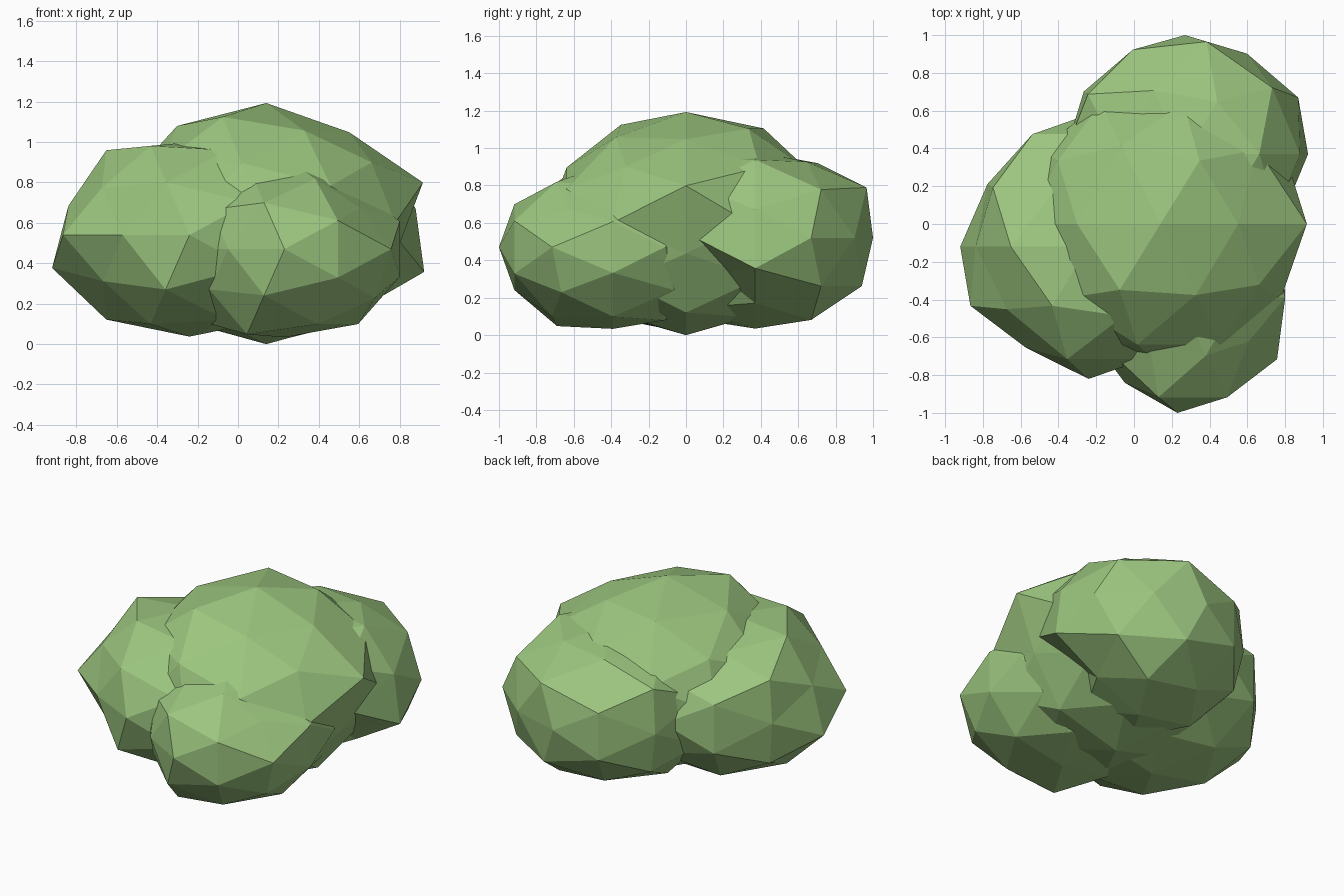
import bpy
import bmesh
from math import radians
from mathutils import Vector, Matrix

if "Cube" in bpy.data.objects:
    bpy.data.objects.remove(bpy.data.objects["Cube"])

leaf = bpy.data.materials.new("leaf_green")
leaf.diffuse_color = (0.33, 0.56, 0.21, 1)
leaf.use_nodes = True
leaf.node_tree.nodes["Principled BSDF"].inputs["Base Color"].default_value = leaf.diffuse_color


def leaf_clump(name, center, radius, squash, dents):
    """Low-poly ball with its pole axis along y; dents = (direction, local radius)."""
    bm = bmesh.new()
    bmesh.ops.create_icosphere(bm, subdivisions=2, radius=1)
    bmesh.ops.rotate(bm, verts=bm.verts, matrix=Matrix.Rotation(radians(-90), 3, 'X'))
    units = [(v, v.co.normalized()) for v in bm.verts]
    for v, u in units:
        v.co = u * radius
    for direction, r in dents:
        d = Vector(direction).normalized()
        v, u = max(units, key=lambda p: p[1].dot(d))
        v.co = u * r
    bmesh.ops.scale(bm, vec=(1, 1, squash), verts=bm.verts)
    bmesh.ops.recalc_face_normals(bm, faces=bm.faces)
    mesh = bpy.data.meshes.new(name)
    bm.to_mesh(mesh)
    bm.free()
    mesh.materials.append(leaf)
    obj = bpy.data.objects.new(name, mesh)
    obj.location = center
    bpy.context.collection.objects.link(obj)
    return obj


# Large central clump
leaf_clump("main_clump", (0.14, 0, 0.6), 0.75, 0.79, [
    ((.95, 0, .31), .815), ((.95, 0, -.31), .67), ((.59, 0, .81), .70),
    ((.26, -.53, .81), .715), ((-.28, -.45, .85), .78),
    ((-.26, .53, .81), .79), ((.72, -.45, .53), .72), ((0, 0, -1), .76)])

# Left clump
leaf_clump("left_clump", (-0.24, -0.12, 0.54), 0.70, 0.74, [
    ((-.95, 0, .31), .63), ((-.95, 0, -.31), .715), ((-.53, -.85, 0), .63),
    ((-.85, .53, 0), .63), ((-.16, -.85, -.5), .73), ((0, 0, -1), .68),
    ((0, 0, 1), .62), ((-.26, .53, .81), .61), ((-.69, -.53, .5), .63),
    ((-.69, -.53, -.5), .62)])

# Small front clump
leaf_clump("front_clump", (0.23, -0.39, 0.47), 0.62, 0.74, [
    ((0, -1, 0), .61), ((-.28, -.45, -.85), .67), ((-.69, -.53, -.5), .54),
    ((0, 0, -1), .59), ((-.53, -.85, 0), .53), ((-.89, -.45, 0), .50),
    ((-.69, -.53, .5), .53), ((-.28, -.45, .85), .54), ((.72, -.45, .53), .52),
    ((.95, 0, .31), .60), ((.95, 0, -.31), .60), ((.59, 0, .81), .55),
    ((.26, -.53, .81), .58)])

# Back right clump
leaf_clump("back_clump", (0.27, 0.37, 0.52), 0.67, 0.77, [
    ((0, 1, 0), .63), ((-.72, .45, .53), .71), ((.16, .85, .5), .70),
    ((-.85, .53, 0), .63), ((.85, -.53, 0), .61), ((.53, .85, 0), .625),
    ((0, 0, -1), .63), ((0, 0, 1), .60), ((.28, .45, .85), .62),
    ((-.26, .53, .81), .64), ((.95, 0, -.31), .685), ((.95, 0, .31), .64),
    ((.59, 0, -.81), .56), ((.72, -.45, -.53), .46), ((.26, -.53, -.81), .60),
    ((-.43, .85, .31), .65), ((-.43, .85, -.31), .65), ((-.59, 0, .81), .60),
    ((-.28, .45, -.85), .64)])
